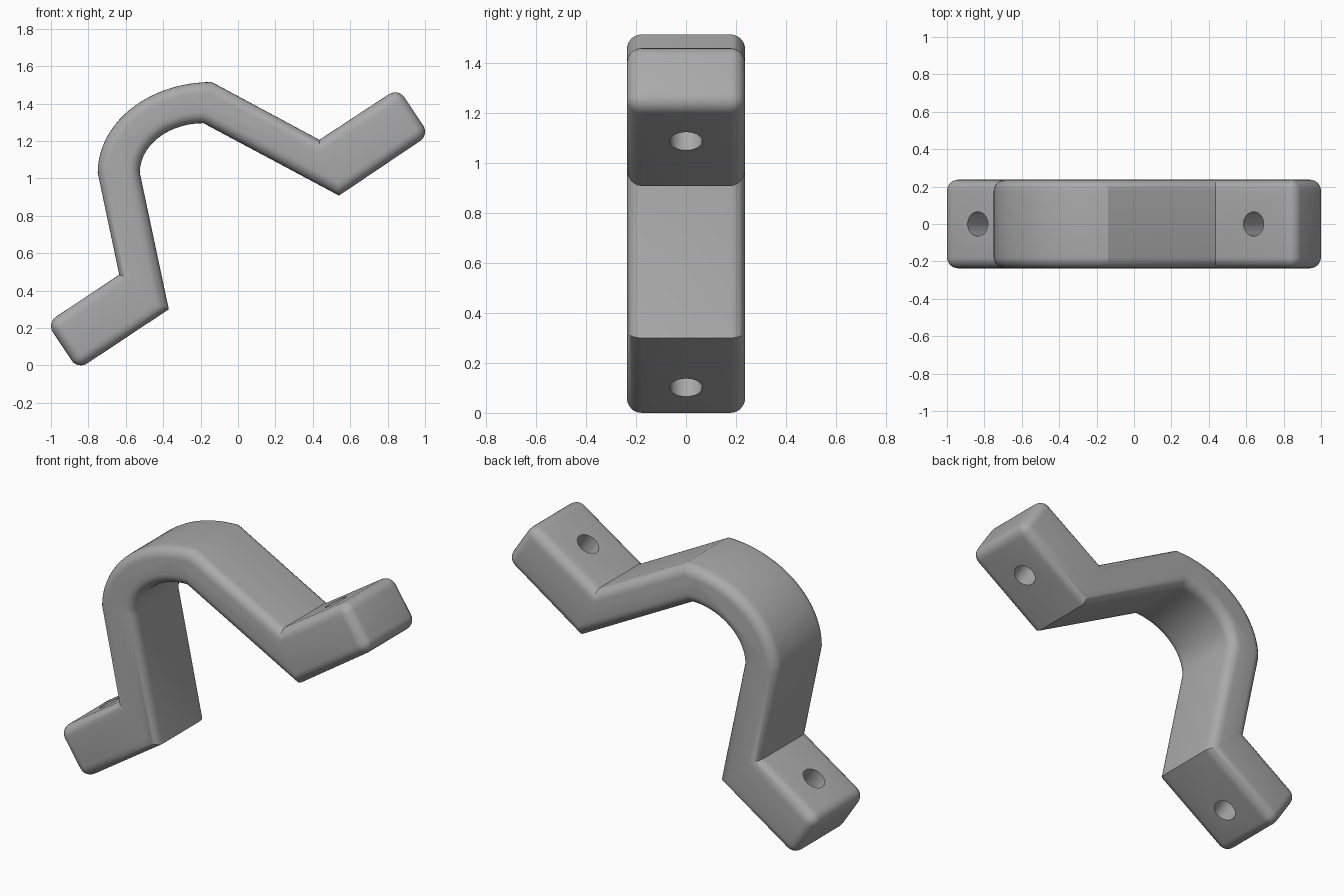
import bpy, bmesh
from math import sin, cos, pi, radians
from mathutils import Vector, Matrix

cube = bpy.data.objects.get("Cube")
if cube:
    bpy.data.objects.remove(cube, do_unlink=True)

TILT = radians(33.5)          # slope of both mounting tabs
HALF_WIDTH = 0.237
ROUND = 0.06
HOLE_RADIUS = 0.065
TAB_THICKNESS = 0.30
ARC_STEPS = 20

grey = bpy.data.materials.new("satin_grey")
grey.use_nodes = True
colour = (0.40, 0.40, 0.40, 1)
grey.diffuse_color = colour
grey.node_tree.nodes["Principled BSDF"].inputs["Base Color"].default_value = colour


def quarter_arc(centre, a, b):
    """Elliptic quarter from the left side up to the crown."""
    angles = [pi - pi / 2 * i / ARC_STEPS for i in range(ARC_STEPS + 1)]
    return [(centre[0] + a * cos(t), centre[1] + b * sin(t)) for t in angles]


# Side profile: outer side left to right, then inner side back
outer = [(-1.023, 0.227), (-0.635, 0.485)]
outer += quarter_arc((-0.14, 1.03), 0.61, 0.485)
outer += [(0.435, 1.206), (0.857, 1.483)]
inner = [(-0.857, -0.023), (-0.37, 0.30)]
inner += quarter_arc((-0.185, 1.03), 0.34, 0.265)
inner += [(0.54, 0.908), (1.023, 1.233)]
profile = outer + inner[::-1]
end_corners = [Vector(p) for p in (outer[0], outer[-1], inner[0], inner[-1])]

# Bracket body
bm = bmesh.new()
face = bm.faces.new([bm.verts.new((x, -HALF_WIDTH, z)) for x, z in profile])
new = bmesh.ops.extrude_face_region(bm, geom=[face])["geom"]
bmesh.ops.translate(bm, vec=(0, 2 * HALF_WIDTH, 0),
                    verts=[g for g in new if isinstance(g, bmesh.types.BMVert)])
bmesh.ops.recalc_face_normals(bm, faces=bm.faces[:])


def is_rounded(edge):
    a, b = (v.co for v in edge.verts)
    if abs(a.y - b.y) < 0.01:
        return True           # rims of the front and back
    return any((Vector((a.x, a.z)) - c).length < 0.01 for c in end_corners)


bmesh.ops.bevel(bm, geom=[e for e in bm.edges if is_rounded(e)], offset=ROUND,
                offset_type='OFFSET', segments=6, profile=0.5, affect='EDGES')
mesh = bpy.data.meshes.new("strap_bracket")
bm.to_mesh(mesh)
bm.free()
mesh.materials.append(grey)
bracket = bpy.data.objects.new("strap_bracket", mesh)
bpy.context.collection.objects.link(bracket)


# Bolt holes through both tabs
def drill(name, x, z):
    normal = Vector((-sin(TILT), 0, cos(TILT)))
    middle = Vector((x, 0, z)) - normal * TAB_THICKNESS / 2
    bpy.ops.mesh.primitive_cylinder_add(vertices=40, radius=HOLE_RADIUS,
                                        depth=TAB_THICKNESS + 0.1,
                                        location=middle, rotation=(0, -TILT, 0))
    cutter = bpy.context.object
    cutter.name = name
    cutter.hide_render = True
    cutter.data.materials.append(grey)
    bpy.ops.object.select_all(action='DESELECT')
    bpy.context.view_layer.objects.active = bracket
    bracket.select_set(True)
    mod = bracket.modifiers.new(name, 'BOOLEAN')
    mod.operation = 'DIFFERENCE'
    mod.solver = 'EXACT'
    mod.object = cutter
    bpy.ops.object.modifier_apply(modifier=name)
    bpy.data.objects.remove(cutter, do_unlink=True)


drill("lower_bolt_hole", -0.835, 0.351)
drill("upper_bolt_hole", 0.64, 1.339)

bpy.ops.object.select_all(action='DESELECT')
bpy.context.view_layer.objects.active = bracket
bracket.select_set(True)
bpy.ops.object.shade_smooth_by_angle(angle=radians(25))
